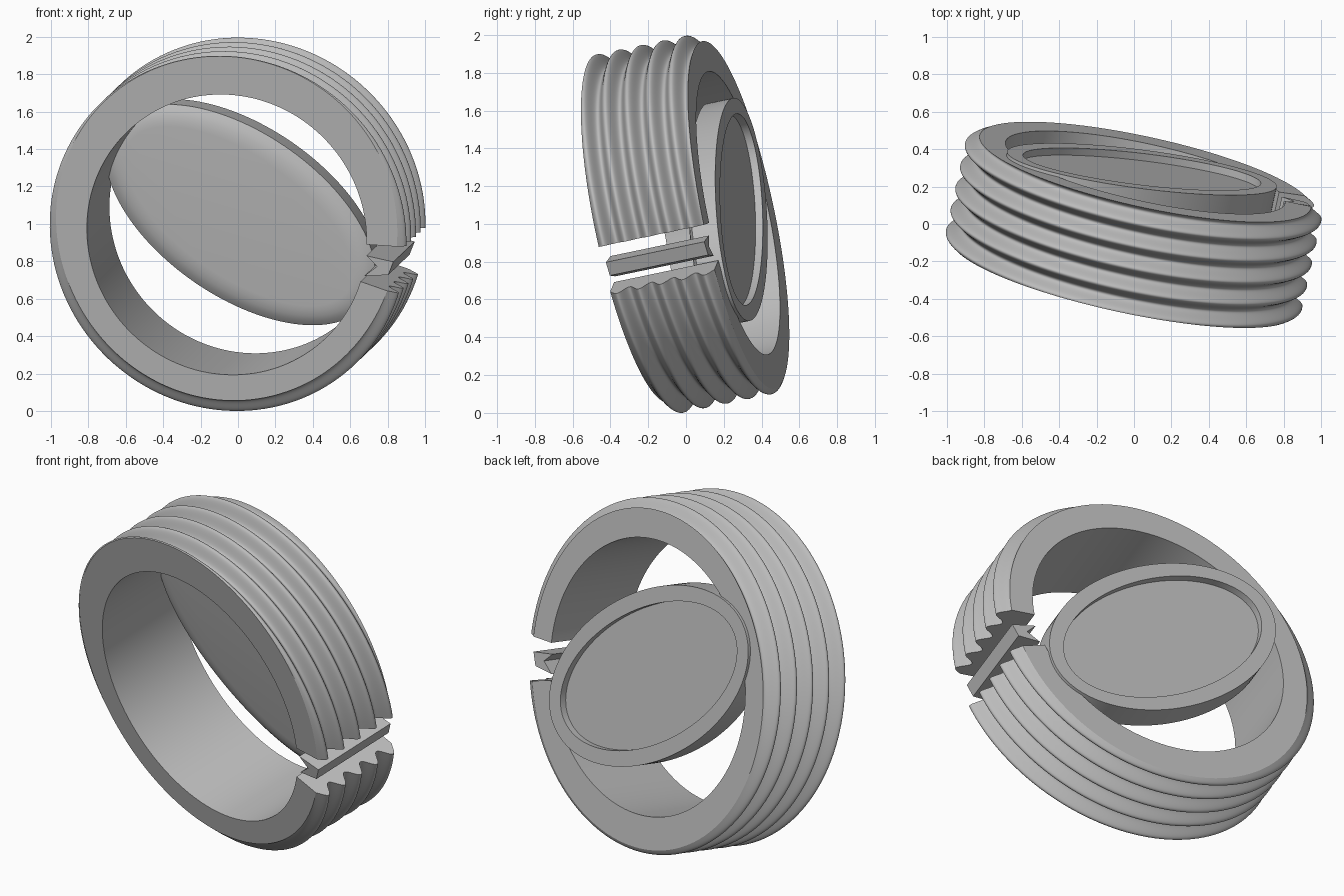
import bpy, bmesh
from math import sin, cos, pi, radians
from mathutils import Matrix, Vector

cube = bpy.data.objects.get("Cube")
if cube:
    bpy.data.objects.remove(cube, do_unlink=True)

# One plain grey for everything
grey = bpy.data.materials.new("plain_grey")
grey.use_nodes = True
GREY = (0.5, 0.5, 0.5, 1)
grey.diffuse_color = GREY
grey.node_tree.nodes["Principled BSDF"].inputs["Base Color"].default_value = GREY

# Tilted frame: local y is the shared axis of the band and the case
n = Vector((0.21, 0.957, 0.20)).normalized()
u = (Vector((1, 0, 0)) - n * n.x).normalized()
v = u.cross(n)
FRAME = Matrix((u, n, v)).transposed().to_4x4()
FRAME.translation = (0, 0, 1)
HALF = 0.288


def make(name, rings, close_v=True):
    """Skin a list of equal-length closed point loops and cap both ends."""
    bm = bmesh.new()
    loops = [[bm.verts.new(p) for p in ring] for ring in rings]
    count = len(loops[0])
    for a, b in zip(loops, loops[1:]):
        for j in range(count):
            k = (j + 1) % count
            bm.faces.new((a[j], a[k], b[k], b[j]))
    bm.faces.new(loops[0])
    bm.faces.new(loops[-1])
    bmesh.ops.recalc_face_normals(bm, faces=bm.faces)
    mesh = bpy.data.meshes.new(name)
    bm.to_mesh(mesh)
    bm.free()
    mesh.materials.append(grey)
    ob = bpy.data.objects.new(name, mesh)
    bpy.context.collection.objects.link(ob)
    ob.matrix_world = FRAME
    bpy.ops.object.select_all(action="DESELECT")
    ob.select_set(True)
    bpy.context.view_layer.objects.active = ob
    bpy.ops.object.shade_smooth_by_angle(angle=radians(24))


# Open band: plain inside, ripples outside that lean slightly against the rims
STEPS, PITCH = 160, 0.1215
START, END, TURNS = radians(-1.5), radians(343), 140


def band_section(a):
    shift = -0.01 - 0.03 * sin(a)
    section = [(0.765, HALF), (0.765, -HALF)]
    for i in range(STEPS + 1):
        t = -HALF + 2 * HALF * i / STEPS
        section.append((0.94 + 0.035 * cos(2 * pi * (t - shift) / PITCH), t))
    return [(r * cos(a), t, r * sin(a)) for r, t in section]


make("rippled_band", [band_section(START + (END - START) * i / TURNS)
                      for i in range(TURNS + 1)])

# Notched clasp bar floating in the gap of the band
notched = [(0.88, -0.185), (0.908, -0.112), (0.76, -0.085), (0.82, -0.14), (0.75, -0.195)]
make("clasp_bar", [[(x, y, z) for x, z in notched] for y in (-0.272, 0.272)])

# Oval case: soft front, straight wall, raised rim and recessed back
TILT = radians(-32.5)


def oval(inset, depth, sides=128):
    pts = []
    for i in range(sides):
        a = 2 * pi * i / sides
        x, z = (0.825 - inset) * cos(a), (0.455 - inset) * sin(a)
        pts.append((-0.022 + x * cos(TILT) - z * sin(TILT), depth,
                    0.015 + x * sin(TILT) + z * cos(TILT)))
    return pts


levels = [(0.12, 0.128), (0.09, 0.13), (0.06, 0.136), (0.03, 0.146), (0, 0.165),
          (0, 0.305), (0.09, 0.305), (0.09, 0.265)]
make("oval_case", [oval(*level) for level in levels])
